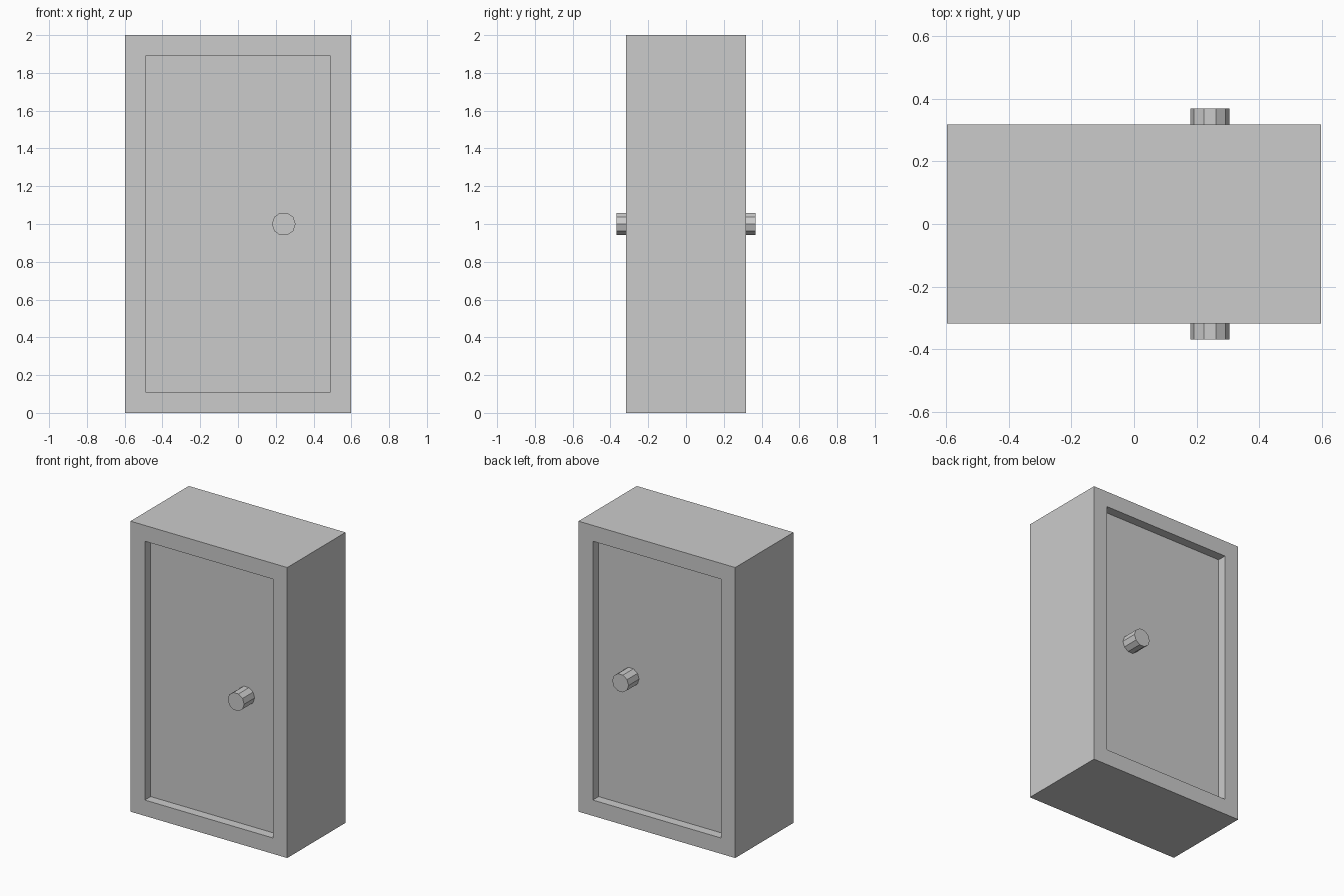
import bpy, bmesh, math
from mathutils import Matrix, Vector

if "Cube" in bpy.data.objects:
    bpy.data.objects.remove(bpy.data.objects["Cube"])

WIDTH, DEPTH, HEIGHT = 1.194, 0.634, 2.0
FRAME, RECESS = 0.109, 0.063
KNOB_X, KNOB_Z, KNOB_R, KNOB_OUT = 0.242, 1.0, 0.0625, 0.368


def add_object(name, bm):
    bmesh.ops.recalc_face_normals(bm, faces=bm.faces)
    mesh = bpy.data.meshes.new(name)
    bm.to_mesh(mesh)
    bm.free()
    obj = bpy.data.objects.new(name, mesh)
    bpy.context.collection.objects.link(obj)
    return obj


# Cabinet body: a box with a recessed door panel on front and back
bm = bmesh.new()
bmesh.ops.create_cube(bm, size=1, matrix=Matrix.Translation((0, 0, HEIGHT / 2))
                      @ Matrix.Diagonal((WIDTH, DEPTH, HEIGHT, 1)))
bm.normal_update()
doors = [f for f in bm.faces if abs(f.normal.y) > 0.9]
bmesh.ops.inset_individual(bm, faces=doors, thickness=FRAME, use_even_offset=True)
for door in doors:
    inward = -math.copysign(RECESS, door.calc_center_median().y)
    # Straight-sided recess: new rim walls, then the panel pushed inwards
    panel = bmesh.ops.extrude_discrete_faces(bm, faces=[door])["faces"][0]
    bmesh.ops.translate(bm, verts=panel.verts, vec=Vector((0, inward, 0)))
add_object("cabinet_body", bm)


# Ten-sided door knobs, one on each panel
def add_knob(name, side):
    inner = DEPTH / 2 - RECESS - 0.005
    bm = bmesh.new()
    bmesh.ops.create_cone(
        bm, cap_ends=True, segments=10, radius1=KNOB_R, radius2=KNOB_R,
        depth=KNOB_OUT - inner,
        matrix=Matrix.Translation((KNOB_X, side * (KNOB_OUT + inner) / 2, KNOB_Z))
        @ Matrix.Rotation(math.pi / 2, 4, 'X') @ Matrix.Rotation(math.pi / 2, 4, 'Z'))
    add_object(name, bm)


add_knob("front_knob", -1)
add_knob("back_knob", 1)
